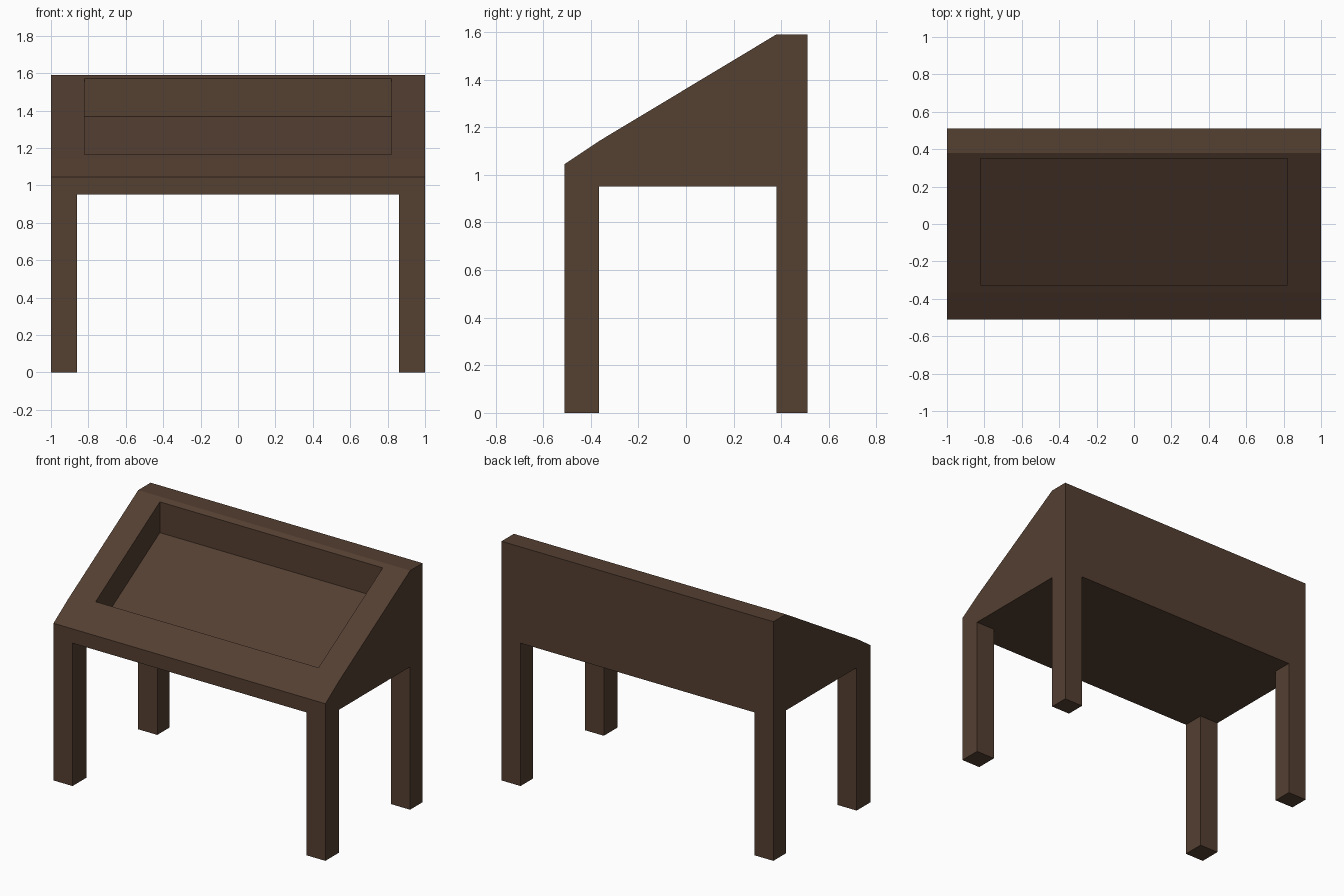
import bpy, bmesh

if "Cube" in bpy.data.objects:
    bpy.data.objects.remove(bpy.data.objects["Cube"])

wood = bpy.data.materials.new("dark brown wood")
wood.diffuse_color = (0.090, 0.050, 0.031, 1)
wood.use_nodes = True
wood.node_tree.nodes["Principled BSDF"].inputs["Base Color"].default_value = wood.diffuse_color


def prism(name, profile, x0, x1):
    """Extrude a (y, z) profile along x."""
    bm = bmesh.new()
    face = bm.faces.new([bm.verts.new((x0, y, z)) for y, z in profile])
    new = bmesh.ops.extrude_face_region(bm, geom=[face])["geom"]
    verts = [g for g in new if isinstance(g, bmesh.types.BMVert)]
    bmesh.ops.translate(bm, verts=verts, vec=(x1 - x0, 0, 0))
    bmesh.ops.recalc_face_normals(bm, faces=bm.faces)
    mesh = bpy.data.meshes.new(name)
    bm.to_mesh(mesh)
    bm.free()
    mesh.materials.append(wood)
    obj = bpy.data.objects.new(name, mesh)
    bpy.context.collection.objects.link(obj)
    return obj


BASE = 0.95

# sloped case
case = prism("sloped_case", [(-0.51, BASE), (0.51, BASE), (0.51, 1.59), (0.38, 1.59),
                             (-0.365, 1.142), (-0.51, 1.045)], -1, 1)

# recess in the slope, its floor parallel to the slope
cutter = prism("recess_cutter", [(-0.325, 0.961), (0.35, 1.367),
                                 (0.35, 2.0), (-0.325, 2.0)], -0.82, 0.82)
cutter.hide_render = True
cut = case.modifiers.new("recess", "BOOLEAN")
cut.operation = "DIFFERENCE"
cut.solver = "EXACT"
cut.object = cutter
bpy.context.view_layer.objects.active = case
bpy.ops.object.modifier_apply(modifier=cut.name)
bpy.data.objects.remove(cutter)

# four square legs
for row, y0, y1 in (("front", -0.51, -0.365), ("back", 0.38, 0.51)):
    for side, x0, x1 in (("left", -1, -0.86), ("right", 0.86, 1)):
        prism(f"{row}_{side}_leg", [(y0, 0), (y1, 0), (y1, BASE), (y0, BASE)], x0, x1)
